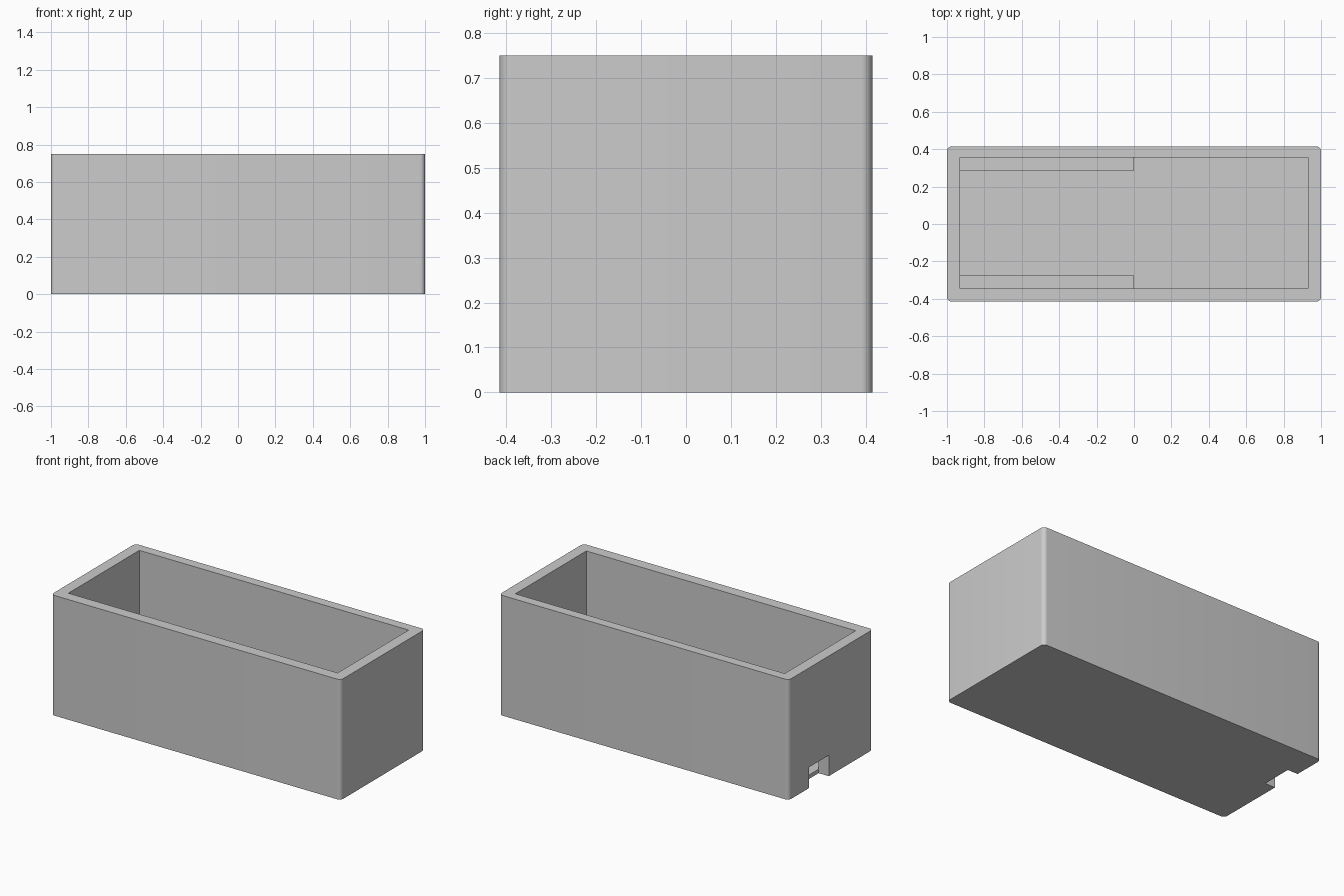
import bpy
import bmesh
import math

old = bpy.data.objects.get("Cube")
if old:
    bpy.data.objects.remove(old, do_unlink=True)

LENGTH, DEPTH, HEIGHT = 2.0, 0.83, 0.75
CORNER = 0.026
FLOOR = 0.025
IN_X, IN_FRONT, IN_BACK = 0.93, -0.345, 0.355
RAIL_W, RAIL_TOP = 0.07, 0.12
EMBED = 0.01

gray = bpy.data.materials.new("plain gray")
gray.use_nodes = True
color = (0.6, 0.6, 0.6, 1)
gray.diffuse_color = color
gray.node_tree.nodes["Principled BSDF"].inputs["Base Color"].default_value = color


def box(name, low, high, radius=0):
    """Box between two corners, with optional rounded upright edges."""
    bm = bmesh.new()
    bmesh.ops.create_cube(bm, size=1)
    for v in bm.verts:
        v.co = [lo + (c + 0.5) * (hi - lo) for c, lo, hi in zip(v.co, low, high)]
    if radius:
        upright = [e for e in bm.edges
                   if abs(e.verts[0].co.z - e.verts[1].co.z) > 0.1]
        bmesh.ops.bevel(bm, geom=upright, offset=radius, segments=8,
                        profile=0.5, affect='EDGES')
    mesh = bpy.data.meshes.new(name)
    bm.to_mesh(mesh)
    bm.free()
    mesh.materials.append(gray)
    obj = bpy.data.objects.new(name, mesh)
    bpy.context.collection.objects.link(obj)
    return obj


def cut(target, cutter):
    """Subtract the cutter, then discard it."""
    cutter.hide_render = True
    mod = target.modifiers.new("cut", 'BOOLEAN')
    mod.operation = 'DIFFERENCE'
    mod.solver = 'EXACT'
    mod.object = cutter
    bpy.context.view_layer.objects.active = target
    bpy.ops.object.modifier_apply(modifier=mod.name)
    bpy.data.objects.remove(cutter, do_unlink=True)


# Open case with rounded upright corners
case = box("case", (-LENGTH / 2, -DEPTH / 2, 0),
           (LENGTH / 2, DEPTH / 2, HEIGHT), CORNER)
cut(case, box("cavity_cutter", (-IN_X, IN_FRONT, FLOOR), (IN_X, IN_BACK, 1)))

# Cable notch through the foot of the end wall
cut(case, box("notch_cutter", (-1.1, 0.02, -0.1), (-IN_X, 0.215, 0.13)))

# Support rails along half of both long walls
box("front_rail", (-IN_X - EMBED, IN_FRONT - EMBED, FLOOR - EMBED),
    (0, IN_FRONT + RAIL_W, RAIL_TOP))
box("back_rail", (-IN_X - EMBED, IN_BACK - RAIL_W, FLOOR - EMBED),
    (0, IN_BACK + EMBED, RAIL_TOP))

# Smooth corners, sharp rims
bpy.ops.object.select_all(action='DESELECT')
case.select_set(True)
bpy.context.view_layer.objects.active = case
bpy.ops.object.shade_smooth_by_angle(angle=math.radians(30))
